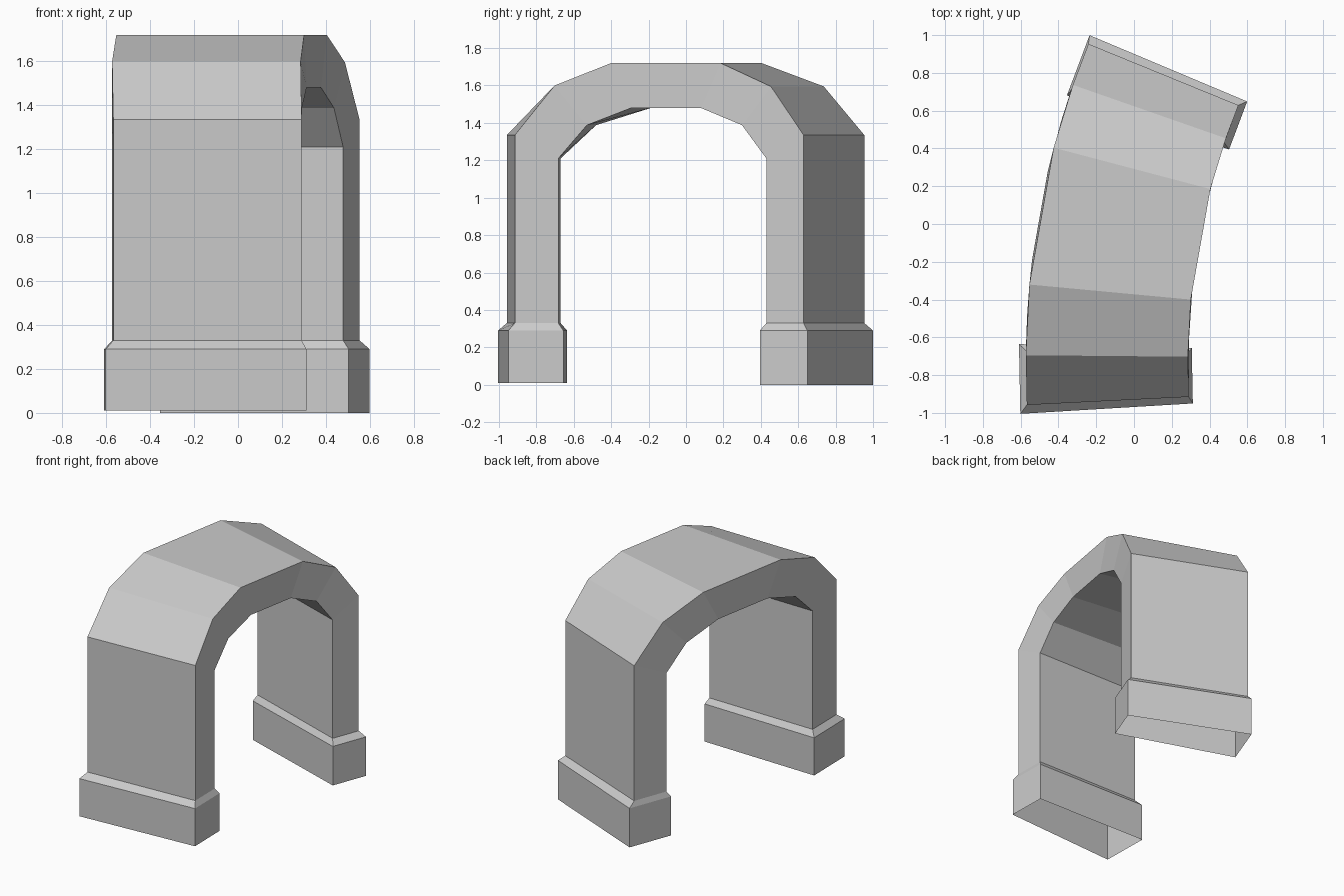
import bpy
import bmesh
from math import sin, cos

cube = bpy.data.objects.get("Cube")
if cube:
    bpy.data.objects.remove(cube, do_unlink=True)

stone = bpy.data.materials.new("grey_stone")
stone.use_nodes = True
grey = (0.6, 0.6, 0.6, 1)
stone.diffuse_color = grey
stone.node_tree.nodes["Principled BSDF"].inputs["Base Color"].default_value = grey

# The arch sweeps around a distant vertical axis, so its plan is gently bent
AXIS_X, AXIS_Y = 3.89, -0.735
SHAFT = (4.463, 3.605)        # radii of the two side walls
FRONT_FOOT = (4.50, 3.585)
BACK_FOOT = (4.475, 3.57)


def bend(radius, angle, z):
    return (AXIS_X - radius * cos(angle), AXIS_Y + radius * sin(angle), z)


# Sections along the arch: side radii, outer (angle, z), inner (angle, z)
sections = [
    (FRONT_FOOT, (-0.060, 0.01), (0.022, 0.01)),
    (FRONT_FOOT, (-0.060, 0.29), (0.022, 0.29)),
    (SHAFT, (-0.050, 0.33), (0.0145, 0.33)),
    (SHAFT, (-0.050, 1.335), (0.0145, 1.21)),
    (SHAFT, (0.009, 1.60), (0.057, 1.388)),
    (SHAFT, (0.093, 1.72), (0.123, 1.48)),
    (SHAFT, (0.258, 1.72), (0.228, 1.48)),
    (SHAFT, (0.336, 1.595), (0.291, 1.388)),
    (SHAFT, (0.388, 1.335), (0.329, 1.21)),
    (SHAFT, (0.388, 0.33), (0.329, 0.33)),
    (BACK_FOOT, (0.398, 0.29), (0.322, 0.29)),
    (BACK_FOOT, (0.398, 0.0), (0.322, 0.0)),
]

# Skin the sections into a hollow tube, open under both feet
bm = bmesh.new()
rings = []
for (far, near), outer, inner in sections:
    corners = [(far, outer), (near, outer), (near, inner), (far, inner)]
    rings.append([bm.verts.new(bend(r, *p)) for r, p in corners])
for a, b in zip(rings, rings[1:]):
    for i in range(4):
        j = (i + 1) % 4
        bm.faces.new((a[i], a[j], b[j], b[i]))
bmesh.ops.recalc_face_normals(bm, faces=bm.faces)

mesh = bpy.data.meshes.new("curved_arch")
bm.to_mesh(mesh)
bm.free()
mesh.materials.append(stone)
arch = bpy.data.objects.new("curved_arch", mesh)
bpy.context.collection.objects.link(arch)
